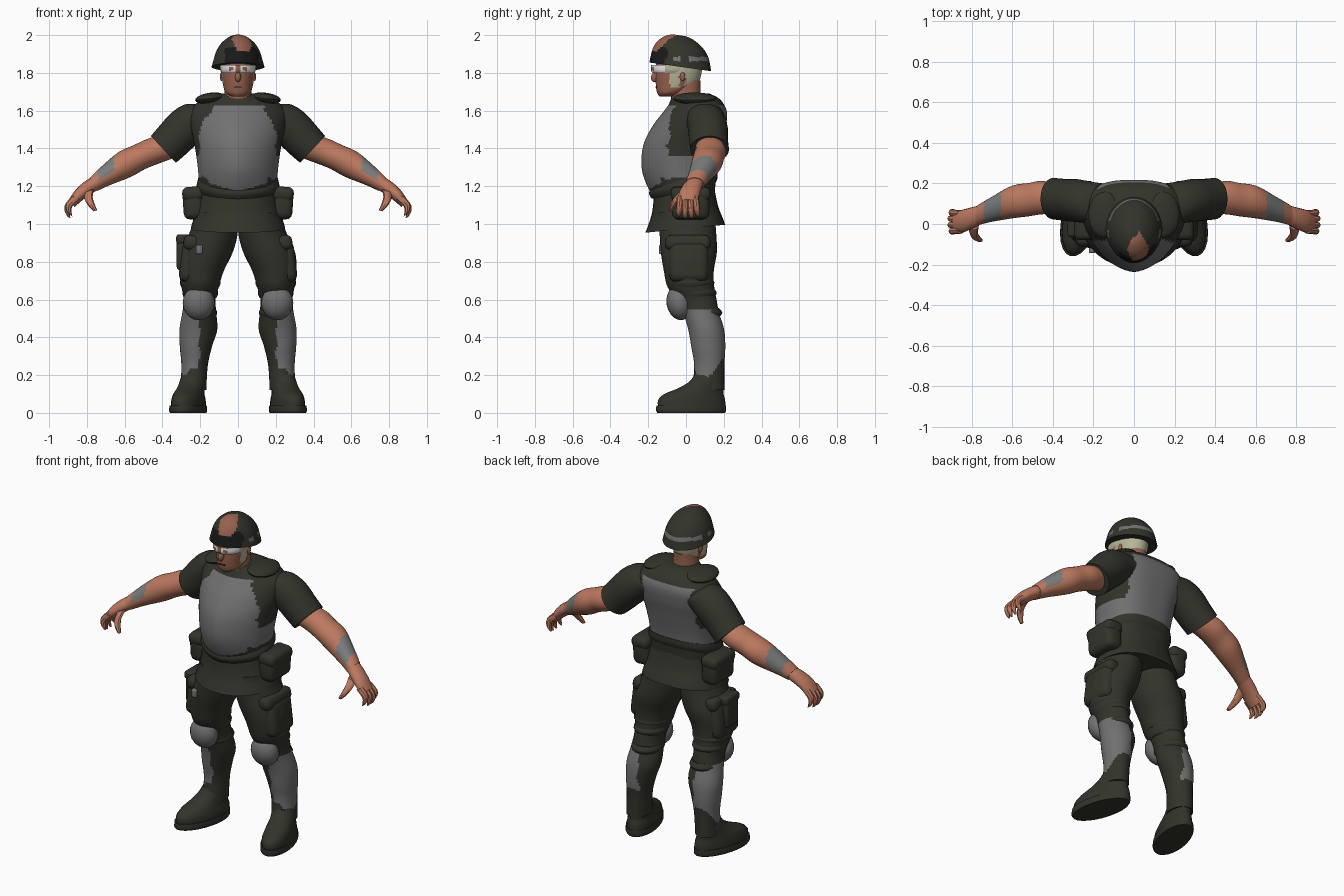
import bpy, bmesh, math
from mathutils import Vector, Matrix

if "Cube" in bpy.data.objects:
    bpy.data.objects.remove(bpy.data.objects["Cube"])


def material(name, rgb):
    m = bpy.data.materials.new(name)
    m.use_nodes = True
    m.diffuse_color = (*rgb, 1)
    m.node_tree.nodes["Principled BSDF"].inputs["Base Color"].default_value = (*rgb, 1)
    return m


OLIVE = material("dark_olive", (.032, .034, .024))
GREY = material("armour_grey", (.165, .165, .165))
SKIN = material("skin", (.50, .19, .115))
FACE = material("weathered_skin", (.31, .12, .075))
KHAKI = material("pale_khaki", (.48, .46, .31))
WHITE = material("lens_white", (.8, .8, .8))
BLACK = material("black", (.01, .01, .01))
BAND = material("wrist_grey", (.19, .2, .2))


def finish(name, bm, mats, rule=None, side=1, angle=40):
    """Mirror if asked, colour faces by rule, shade and link."""
    bmesh.ops.recalc_face_normals(bm, faces=bm.faces)
    if rule:
        for f in bm.faces:
            f.material_index = int(rule(f.calc_center_median(), f.normal))
    if side < 0:
        bmesh.ops.scale(bm, vec=(-1, 1, 1), verts=bm.verts)
        bmesh.ops.reverse_faces(bm, faces=bm.faces)
    me = bpy.data.meshes.new(name)
    bm.to_mesh(me)
    bm.free()
    for m in mats:
        me.materials.append(m)
    ob = bpy.data.objects.new(name, me)
    bpy.context.collection.objects.link(ob)
    bpy.ops.object.select_all(action='DESELECT')
    ob.select_set(True)
    bpy.context.view_layer.objects.active = ob
    bpy.ops.object.shade_smooth_by_angle(angle=math.radians(angle))
    return ob


def loft(name, rings, mats, rule=None, side=1, u=(1, 0, 0), v=(0, 1, 0), n=24, steps=4, back=2.0, front=2.0):
    """Skin through rings of (x, y, z, half width, half depth) with smooth interpolation."""
    u, v = Vector(u).normalized(), Vector(v).normalized()
    path, last = [], len(rings) - 1
    for i in range(last):
        p0, p1, p2, p3 = (rings[min(max(i + k, 0), last)] for k in (-1, 0, 1, 2))
        for s in range(steps):
            t = s / steps
            path.append([b + t * ((c - a) / 2 + t * (a - 2.5 * b + 2 * c - d / 2
                         + t * (1.5 * (b - c) + (d - a) / 2)))
                         for a, b, c, d in zip(p0, p1, p2, p3)])
    path.append(rings[-1])
    bm = bmesh.new()
    loops = []
    for x, y, z, a, b in path:
        loop = []
        for k in range(n):
            co, si = math.cos(math.tau * k / n), math.sin(math.tau * k / n)
            e = 2 / (back if si > 0 else front)
            co, si = (math.copysign(abs(w) ** e, w) for w in (co, si))
            loop.append(bm.verts.new(Vector((x, y, z)) + u * a * co + v * b * si))
        loops.append(loop)
    for lo, hi in zip(loops, loops[1:]):
        for k in range(n):
            bm.faces.new((lo[k], lo[(k + 1) % n], hi[(k + 1) % n], hi[k]))
    bm.faces.new(loops[0])
    bm.faces.new(loops[-1])
    return finish(name, bm, mats, rule, side)


def ball(name, loc, radii, mat, side=1, tilt=0, turn=0):
    bm = bmesh.new()
    bmesh.ops.create_uvsphere(bm, u_segments=16, v_segments=10, radius=1)
    bm.transform(Matrix.Translation(loc) @ Matrix.Rotation(turn, 4, 'Y') @ Matrix.Rotation(tilt, 4, 'X')
                 @ Matrix.Diagonal((*radii, 1)))
    return finish(name, bm, [mat], side=side)


def box(name, loc, size, mat, side=1, lean=0, bevel=.02):
    bm = bmesh.new()
    bmesh.ops.create_cube(bm, size=1)
    bmesh.ops.scale(bm, vec=size, verts=bm.verts)
    bmesh.ops.bevel(bm, geom=bm.edges[:], offset=bevel, segments=3, profile=.5, affect='EDGES')
    bm.transform(Matrix.Translation(loc) @ Matrix.Rotation(lean, 4, 'Y'))
    return finish(name, bm, [mat], side=side)


# Torso with front and back armour
def armour(c, n):
    wob = .006 * math.sin(c.z * 70) + .004 * math.sin(c.x * 60)
    if 1.25 + wob < c.z < 1.36:
        return True
    if c.y < 0:
        return (1.17 + abs(c.x) * .3 < c.z < 1.63 and c.y < -.08 + (c.z - 1.42) * .25 + wob
                and abs(c.x) < .205 - max(0, c.z - 1.5) * .6 + wob)
    return c.y > .06 and 1.25 < c.z < 1.63 and abs(c.x) < .17 + wob


loft("torso", [(0, -.005, 1.13, .195, .155), (0, -.025, 1.2, .205, .18), (0, -.035, 1.3, .213, .2),
               (0, -.018, 1.42, .23, .207), (0, .018, 1.52, .25, .194), (0, .05, 1.6, .25, .165),
               (0, .055, 1.66, .19, .125), (0, .04, 1.69, .1, .085)],
     [OLIVE, GREY], armour, n=96, steps=10, back=2.7, front=1.65)
loft("collar", [(0, .03, 1.62, .15, .125), (0, .025, 1.66, .112, .105), (0, .025, 1.685, .09, .088)], [OLIVE])
loft("vest_hem", [(0, -.015, 1.17, .205, .17), (0, -.015, 1.2, .219, .185), (0, -.01, 1.235, .212, .18)],
     [OLIVE], v=(0, 1, .22), n=48, back=2.5, front=1.8)
loft("jacket_skirt", [(0, -.005, .975, .25, .212), (0, -.003, 1.0, .244, .203), (0, -.005, 1.08, .22, .175),
                      (0, -.01, 1.18, .2, .16)], [OLIVE], v=(0, 1, .1), n=32, back=2.4)

# Head
loft("neck", [(0, .01, 1.6, .09, .09), (0, .0, 1.68, .074, .078), (0, .0, 1.76, .066, .078)], [FACE])
loft("head", [(0, -.1, 1.675, .035, .04), (0, -.08, 1.695, .066, .073), (0, -.05, 1.74, .08, .11),
              (0, -.038, 1.81, .09, .122), (0, -.035, 1.9, .09, .122)], [FACE, KHAKI],
     lambda c, n: (c.y > -.085 and c.z > 1.72 and not -.035 < c.y < -.005) or (c.y > -.09 and c.z > 1.79),
     n=48, steps=6)
ball("nose", (0, -.162, 1.778), (.016, .023, .028), FACE, tilt=-.3)
box("mouth", (0, -.157, 1.725), (.044, .01, .006), BLACK, bevel=.002)


def lens(c, n):
    if abs(c.x) < .015 or (1.813 < c.z < 1.83 and .03 < abs(c.x) < .05):
        return 1
    return 0 if c.y < -.115 else 2


loft("eyewear", [(0, -.066, 1.8, .088, .112), (0, -.065, 1.816, .094, .121), (0, -.064, 1.842, .094, .12)],
     [WHITE, FACE, KHAKI], lens, n=48)


# Helmet: dark goggles at the front, bare patch above, pale band behind
def helmet_rule(c, n):
    if abs(c.x - .02) / .052 + max(0, c.y + .11) / .085 + max(0, -.13 - c.y) / .12 < 1 and c.z > 1.915:
        return 1
    if c.y < -.1 and c.z < 1.935 and -.07 < c.x < .11:
        return 2
    return 3 if 1.862 < c.z < 1.885 and (c.y > .02 or -.07 < c.y < -.03) else 0


loft("helmet", [(0, -.03, 1.832, .14, .165), (0, -.03, 1.86, .132, .16), (0, -.03, 1.91, .117, .147),
                (0, -.033, 1.955, .09, .116), (0, -.035, 1.988, .05, .07), (0, -.035, 1.999, .022, .03)],
     [OLIVE, FACE, BLACK, GREY], helmet_rule, v=(0, 1, -.14), n=64, steps=7, front=1.8)


# Shin guard covers the outer half of the lower leg
def shin(c, n):
    low = .15 + max(0, c.y - .09) * 1.3 + max(0, .08 - c.y) * 2.5
    return low < c.z < .545 and c.x > (.203 if c.y < .12 else .188) + .008 * math.sin(c.z * 55)


for side, tag in ((1, "left"), (-1, "right")):
    ball(tag + "_ear", (.087, -.018, 1.78), (.009, .014, .024), FACE, side)
    ball(tag + "_shoulder_pad", (.145, .045, 1.665), (.082, .115, .03), OLIVE, side, turn=.12)

    # Sleeve, arm and hand
    loft(tag + "_sleeve", [(.15, .1, 1.565, .1, .095), (.21, .105, 1.556, .103, .105), (.28, .115, 1.51, .106, .107),
                           (.35, .12, 1.44, .103, .102), (.395, .125, 1.395, .103, .097)],
         [OLIVE], side=side, u=(0, 1, 0), v=(.68, 0, .73))
    loft(tag + "_arm", [(.35, .12, 1.42, .07, .07), (.45, .13, 1.385, .082, .072), (.52, .12, 1.355, .082, .07),
                        (.6, .108, 1.315, .08, .073), (.7, .072, 1.255, .061, .054), (.765, .045, 1.21, .05, .04)],
         [SKIN, BAND], lambda c, n: .655 < c.x < .74 and n.z > -.15 - .3 * n.y, side,
         u=(0, 1, 0), v=(.45, 0, .9), n=32, steps=8)
    loft(tag + "_palm", [(.745, .05, 1.222, .046, .037), (.79, .033, 1.195, .052, .037),
                         (.84, .016, 1.155, .056, .033), (.88, .01, 1.11, .05, .025)],
         [SKIN], side=side, u=(0, 1, 0), v=(.6, 0, .8), n=16)
    for i in range(4):
        y, drop = .05 - .027 * i, .01 * abs(i - 1.5)
        loft(f"{tag}_finger_{i + 1}", [(.855, y, 1.14, .018, .022), (.895, y * 1.1, 1.1, .017, .019),
                                       (.91 - drop, y * 1.2, 1.065, .015, .017),
                                       (.9 - drop, y * 1.25, 1.03 + drop, .009, .01)],
             [SKIN], side=side, u=(0, 1, 0), v=(.85, 0, .5), n=8, steps=3)
    loft(tag + "_thumb", [(.79, .0, 1.175, .03, .028), (.79, -.045, 1.135, .021, .022),
                          (.775, -.068, 1.1, .017, .017), (.755, -.08, 1.07, .009, .01)],
         [SKIN], side=side, u=(0, 1, 0), v=(.85, 0, -.3), n=8, steps=3)

    # Leg, knee guard and boot
    loft(tag + "_leg", [(.11, .0, 1.06, .11, .15), (.13, .01, .95, .128, .15), (.165, .015, .85, .137, .148),
                        (.193, .015, .75, .117, .132), (.2, .025, .67, .1, .124), (.203, .055, .6, .084, .107),
                        (.205, .08, .53, .09, .095), (.21, .107, .44, .1, .095), (.223, .118, .35, .085, .09),
                        (.23, .123, .25, .07, .08), (.236, .118, .12, .068, .085)],
         [OLIVE, GREY], shin, side, n=48, steps=9)
    for i, (z, y, r) in enumerate(((.69, .025, .108), (.635, .05, .095), (.53, .085, .089))):
        loft(f"{tag}_trouser_fold_{i + 1}", [(.2, y, z - .025, r - .008, r), (.2, y, z, r, r + .018),
                                             (.2, y, z + .025, r - .008, r)], [OLIVE], side=side)
    ball(tag + "_knee_guard", (.208, -.035, .582), (.085, .068, .092), GREY, side, tilt=.2)
    loft(tag + "_boot", [(.262, .03, .035, .083, .185), (.262, .03, .07, .08, .183), (.26, .042, .1, .074, .162),
                         (.25, .08, .132, .068, .122), (.241, .108, .165, .067, .093), (.237, .117, .2, .06, .075)],
         [OLIVE], side=side, u=(.97, .26, 0), v=(-.26, .97, 0))
    loft(tag + "_sole", [(.264, .027, 0, .087, .185), (.264, .027, .012, .091, .192), (.264, .027, .04, .088, .19)],
         [OLIVE], side=side, u=(.97, .26, 0), v=(-.26, .97, 0), steps=2)

    # Pouches and pockets
    box(tag + "_belt_pouch", (.236, .025, 1.11), (.11, .2, .17), OLIVE, side, lean=.06, bevel=.035)
    box(tag + "_pouch_flap", (.238, .025, 1.16), (.115, .21, .075), OLIVE, side, lean=.06, bevel=.03)
    box(tag + "_cargo_pocket", (.25, .015, .8), (.11, .21, .22), OLIVE, side, lean=-.12, bevel=.04)
    box(tag + "_pocket_flap", (.238, .01, .9), (.1, .24, .08), OLIVE, side, lean=-.12, bevel=.03)

# Thigh holster on the right side only
box("holster", (-.29, .0, .85), (.07, .12, .19), OLIVE, bevel=.02)
box("holster_top", (-.29, .0, .92), (.075, .13, .05), OLIVE, bevel=.015)
box("holster_buckle", (-.205, -.128, .865), (.035, .03, .05), GREY, bevel=.008)
